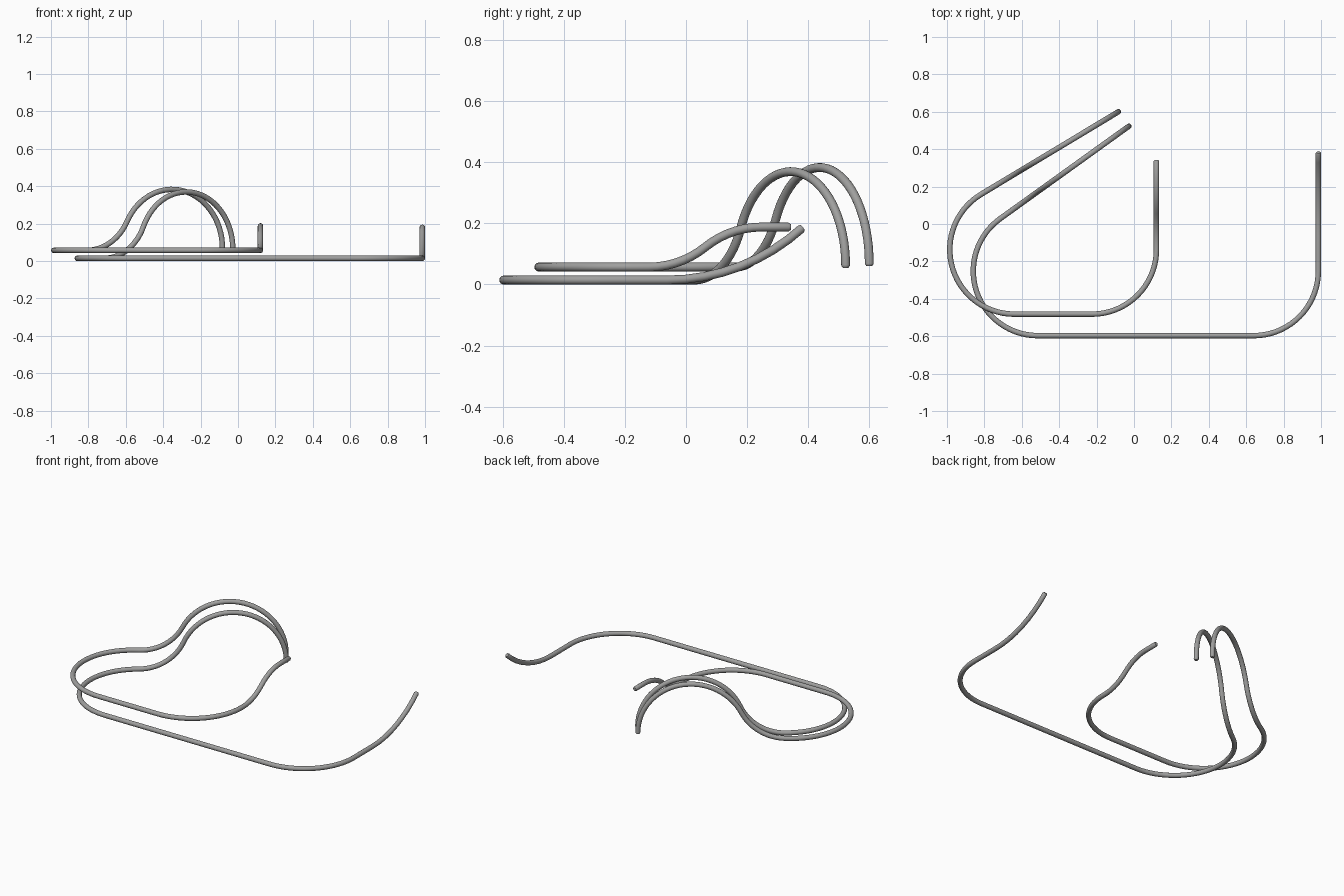
import bpy
from math import radians
from mathutils import Vector, Matrix

cube = bpy.data.objects.get("Cube")
if cube:
    bpy.data.objects.remove(cube, do_unlink=True)

TUBE = 0.0145   # tube radius
BEND = 0.345    # radius of the level bends

steel = bpy.data.materials.new("grey steel")
steel.use_nodes = True
GREY = (0.35, 0.35, 0.345, 1)
steel.diffuse_color = GREY
steel.node_tree.nodes["Principled BSDF"].inputs["Base Color"].default_value = GREY


def trace(start, heading, moves):
    """Follow straight, turn (level) and pitch (vertical) moves; return points."""
    pos, head = Vector(start), Vector(heading)
    flat = head.copy()
    points = [pos.copy()]
    for kind, angle, size in moves:
        if kind == "straight":
            pos = pos + head * size
            points.append(pos.copy())
            continue
        axis = Vector((0, 0, 1)) if kind == "turn" else flat.cross(Vector((0, 0, 1)))
        side = axis.cross(head) * (1 if angle > 0 else -1)
        centre = pos + side * size
        steps = max(6, int(abs(angle) / 5))
        arm, old = pos - centre, head.copy()
        for i in range(1, steps + 1):
            rot = Matrix.Rotation(radians(angle) * i / steps, 3, axis)
            points.append(centre + rot @ arm)
        head = rot @ old
        pos = points[-1].copy()
        if kind == "turn":
            flat = head.copy()
    return points


def soften(points):
    """Add a point near each end so that the caps can be chamfered."""
    first = points[0] + (points[1] - points[0]).normalized() * TUBE * 0.5
    last = points[-1] + (points[-2] - points[-1]).normalized() * TUBE * 0.5
    return [points[0], first] + points[1:-1] + [last, points[-1]]


def bent_tube(name, start, hook_moves, hoop_moves):
    hook = trace(start, (1, 0, 0), hook_moves)
    hoop = trace(start, (-1, 0, 0), hoop_moves)
    points = soften(hook[::-1] + hoop[1:])
    curve = bpy.data.curves.new(name, "CURVE")
    curve.dimensions = "3D"
    curve.bevel_depth = TUBE
    curve.bevel_resolution = 6
    curve.use_fill_caps = True
    spline = curve.splines.new("POLY")
    spline.points.add(len(points) - 1)
    for p, co in zip(spline.points, points):
        p.co = (*co, 1)
    spline.points[0].radius = spline.points[-1].radius = 0.65
    curve.materials.append(steel)
    obj = bpy.data.objects.new(name, curve)
    bpy.context.collection.objects.link(obj)
    # Turn the swept curve into a smooth mesh
    bpy.ops.object.select_all(action="DESELECT")
    obj.select_set(True)
    bpy.context.view_layer.objects.active = obj
    bpy.ops.object.convert(target="MESH")
    bpy.ops.object.shade_smooth_by_angle(angle=radians(35))


# Long lower tube: upswept hook on the left, arched hoop on the right
bent_tube(
    "long_lower_tube", (0.6405, -0.597, TUBE),
    [("turn", 90, BEND), ("straight", 0, 0.19), ("pitch", 42.4, 0.66)],
    [("straight", 0, 1.155), ("turn", -144.3, BEND), ("pitch", 66.6, 0.282),
     ("pitch", -156.6, 0.307), ("straight", 0, 0.008)])

# Short upper tube: stepped hook on the left, arched hoop on the right
bent_tube(
    "short_upper_tube", (-0.225, -0.482, 0.057),
    [("turn", 90, BEND), ("straight", 0, 0.015), ("pitch", 39, 0.294),
     ("pitch", -39, 0.294), ("straight", 0, 0.095)],
    [("straight", 0, 0.415), ("turn", -149, BEND), ("straight", 0, 0.01),
     ("pitch", 63, 0.282), ("pitch", -153, 0.315), ("straight", 0, 0.008)])
